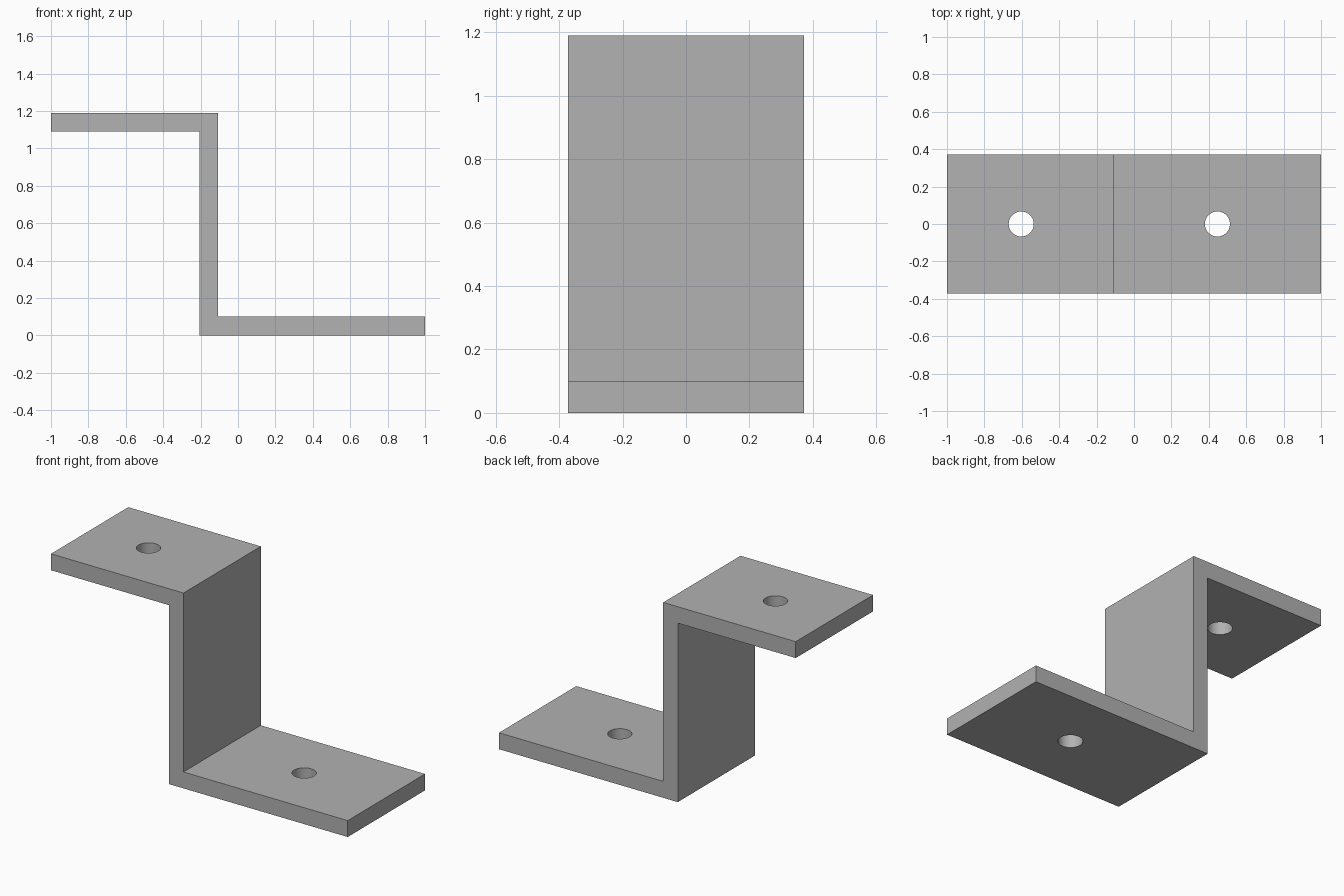
import bpy
import bmesh
from math import radians

cube = bpy.data.objects.get("Cube")
if cube:
    bpy.data.objects.remove(cube, do_unlink=True)

HEIGHT, HALF_DEPTH, THICK = 1.19, 0.372, 0.1
WALL_LEFT, WALL_RIGHT = -0.205, -0.107
HOLE_RADIUS = 0.067

# Plain grey metal
grey = bpy.data.materials.new("grey_metal")
grey.use_nodes = True
colour = (0.445, 0.445, 0.445, 1)
grey.diffuse_color = colour
grey.node_tree.nodes["Principled BSDF"].inputs["Base Color"].default_value = colour

# Z-shaped profile extruded front to back
profile = [
    (-1, HEIGHT), (-1, HEIGHT - THICK), (WALL_LEFT, HEIGHT - THICK), (WALL_LEFT, 0),
    (1, 0), (1, THICK), (WALL_RIGHT, THICK), (WALL_RIGHT, HEIGHT),
]
bm = bmesh.new()
face = bm.faces.new([bm.verts.new((x, -HALF_DEPTH, z)) for x, z in profile])
extruded = bmesh.ops.extrude_face_region(bm, geom=[face])["geom"]
bmesh.ops.translate(bm, vec=(0, 2 * HALF_DEPTH, 0),
                    verts=[v for v in extruded if isinstance(v, bmesh.types.BMVert)])
bmesh.ops.recalc_face_normals(bm, faces=bm.faces)
mesh = bpy.data.meshes.new("z_bracket")
bm.to_mesh(mesh)
bm.free()
mesh.materials.append(grey)
bracket = bpy.data.objects.new("z_bracket", mesh)
bpy.context.collection.objects.link(bracket)


def drill_hole(x, z):
    """Cut a round vertical bolt hole through one flange."""
    bpy.ops.mesh.primitive_cylinder_add(vertices=48, radius=HOLE_RADIUS,
                                        depth=THICK * 3, location=(x, 0, z))
    cutter = bpy.context.object
    cutter.name = "hole_cutter"
    cutter.hide_render = True
    cutter.data.materials.append(grey)
    cut = bracket.modifiers.new("bolt_hole", 'BOOLEAN')
    cut.operation = 'DIFFERENCE'
    cut.solver = 'EXACT'
    cut.object = cutter
    bpy.ops.object.select_all(action='DESELECT')
    bracket.select_set(True)
    bpy.context.view_layer.objects.active = bracket
    bpy.ops.object.modifier_apply(modifier=cut.name)
    bpy.data.objects.remove(cutter, do_unlink=True)


# Bolt holes in the upper and lower flanges
drill_hole(-0.603, HEIGHT - THICK / 2)
drill_hole(0.446, THICK / 2)

# Smooth hole walls, crisp bracket edges
bpy.ops.object.shade_smooth_by_angle(angle=radians(30))
